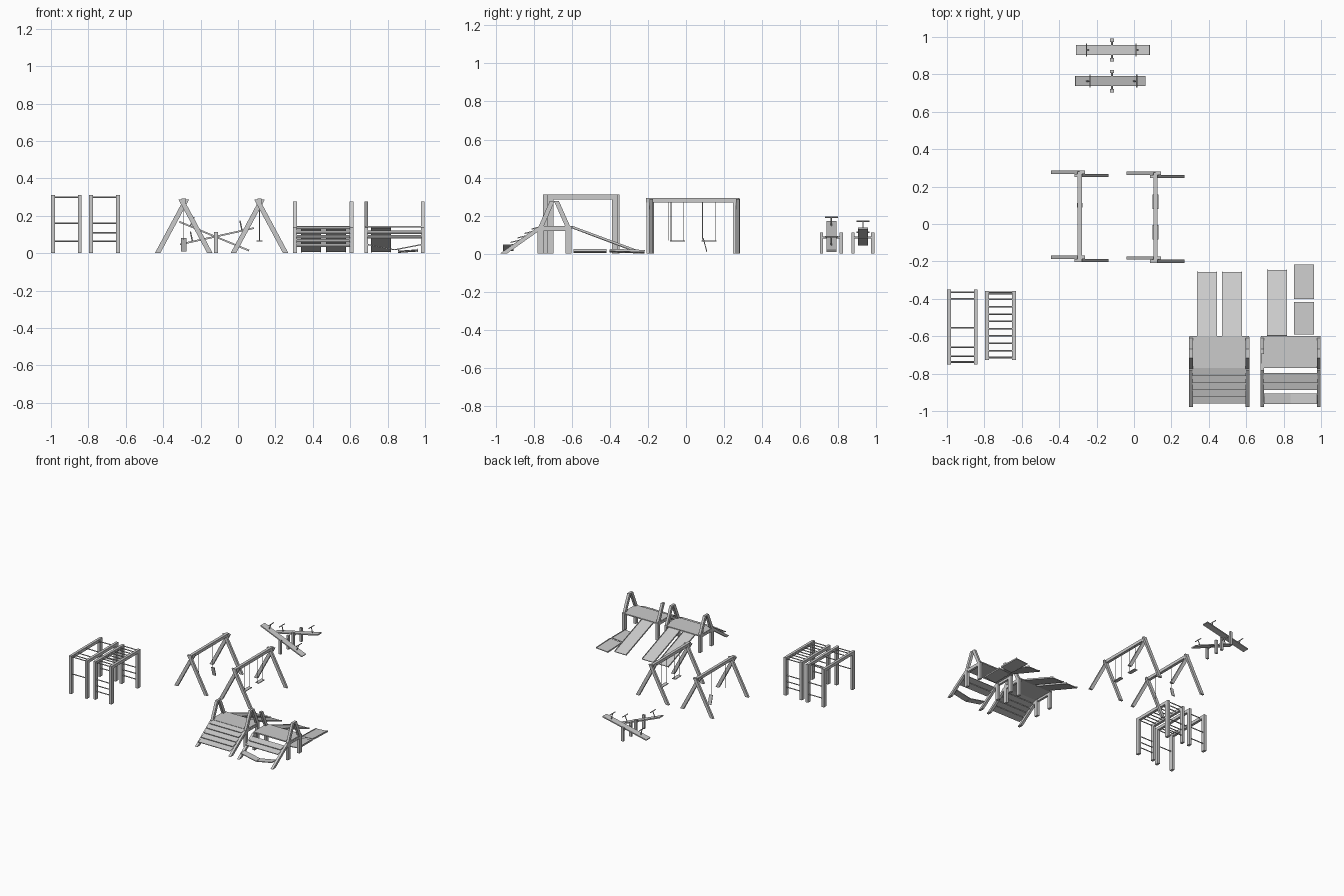
import bpy, bmesh
from math import radians, atan2, hypot
from mathutils import Matrix, Vector

if "Cube" in bpy.data.objects:
    bpy.data.objects.remove(bpy.data.objects["Cube"])


def make(name, bm, mat=None):
    if mat:
        bm.transform(mat)
    bmesh.ops.recalc_face_normals(bm, faces=bm.faces)
    me = bpy.data.meshes.new(name)
    bm.to_mesh(me)
    bm.free()
    ob = bpy.data.objects.new(name, me)
    bpy.context.collection.objects.link(ob)
    return ob


def box(name, c, size, axis='X', deg=0):
    bm = bmesh.new()
    bmesh.ops.create_cube(bm, size=1, matrix=Matrix.Diagonal((*size, 1)))
    return make(name, bm, Matrix.Translation(c) @ Matrix.Rotation(radians(deg), 4, axis))


def strut(name, p, q, dx, dy):
    """Leaning post with ends cut level."""
    bm = bmesh.new()
    rings = [[bm.verts.new(Vector(c) + Vector((sx * dx / 2, sy * dy / 2, 0)))
              for sx, sy in ((-1, -1), (1, -1), (1, 1), (-1, 1))] for c in (p, q)]
    bm.faces.new(rings[0])
    bm.faces.new(rings[1])
    for i in range(4):
        j = (i + 1) % 4
        bm.faces.new((rings[0][i], rings[0][j], rings[1][j], rings[1][i]))
    return make(name, bm)


def rod(name, p, q, r=0.004, sides=8):
    p, q = Vector(p), Vector(q)
    bm = bmesh.new()
    bmesh.ops.create_cone(bm, cap_ends=True, segments=sides, radius1=r, radius2=r, depth=(q - p).length)
    ob = make(name, bm, Matrix.Translation((p + q) / 2) @ (q - p).to_track_quat('Z', 'Y').to_matrix().to_4x4())
    for f in ob.data.polygons:
        f.use_smooth = len(f.vertices) == 4
    return ob


# Climbing bars: four posts, two rails, overhead and ladder rungs
def climbing_bars(x0, x1, y0, y1, top, ladders):
    for x in (x0 + 0.011, x1 - 0.011):
        for y in (y0 + 0.016, y1 - 0.016):
            box("bars_post", (x, y, 0.145), (0.021, 0.032, 0.29))
        box("bars_rail", (x, (y0 + y1) / 2, 0.298), (0.021, y1 - y0, 0.024))
    a, b = x0 + 0.012, x1 - 0.012
    for y in top:
        rod("overhead_rung", (a, y, 0.299), (b, y, 0.299))
    for y, zs in ladders:
        for z in zs:
            rod("ladder_rung", (a, y, z), (b, y, z))


climbing_bars(-1.0, -0.835, -0.752, -0.35, (-0.40, -0.556, -0.658, -0.706, -0.738),
              ((-0.737, (0.16,)), (-0.365, (0.16, 0.064))))
climbing_bars(-0.796, -0.631, -0.728, -0.358, [-0.364 - 0.0391 * i for i in range(10)],
              ((-0.713, (0.16, 0.11, 0.064)), (-0.373, (0.16, 0.11, 0.064))))


# Swing frames: crossed legs at both ends and a top beam
def swing_frame(x, dy):
    for y in (0.268 + dy, -0.186 + dy):
        for s in (-1, 1):
            yy = y - s * 0.0085
            strut("swing_leg", (x + s * 0.14, yy, 0), (x - s * 0.014, yy, 0.287), 0.029, 0.017)
    box("swing_beam", (x, 0.038 + dy, 0.28), (0.023, 0.485, 0.024))


def swing_rope(x, y, z):
    rod("swing_rope", (x, y, 0.275), (x, y, z), 0.0018, 6)


swing_frame(-0.29, 0)
swing_frame(0.115, -0.005)
for y in (0.12, -0.045):
    box("swing_seat", (0.115, y, 0.066), (0.03, 0.078, 0.005))
    for s in (-1, 1):
        swing_rope(0.115, y + s * 0.034, 0.066)
# Broken swing with one loose rope and a dangling seat
box("dangling_seat", (-0.29, 0.10, 0.046), (0.03, 0.005, 0.074), 'X', 15)
swing_rope(-0.29, 0.088, 0.078)
swing_rope(-0.29, -0.09, 0.07)


# Seesaws: pivot posts, axle, tilted plank and T handles
def seesaw(y, xa, za, xb, zb, handles):
    px = -0.118
    for s in (-1, 1):
        box("seesaw_post", (px, y + s * 0.052, 0.056), (0.02, 0.017, 0.112))
    rod("seesaw_axle", (px, y - 0.052, 0.084), (px, y + 0.052, 0.084), 0.005)
    dx, dz = xb - xa, zb - za
    L = hypot(dx, dz)
    box("seesaw_plank", ((xa + xb) / 2, y, (za + zb) / 2), (L, 0.053, 0.009), 'Y', -atan2(dz, dx) * 57.29578)
    n = Vector((-dz, 0, dx)) / L
    for hx in handles:
        base = Vector((hx, y, za + dz * (hx - xa) / dx))
        tip = base + n * 0.052
        rod("handle_stem", base, tip, 0.0035)
        rod("handle_bar", tip - Vector((0, 0.034, 0)), tip + Vector((0, 0.034, 0)), 0.0035)


seesaw(0.93, -0.31, 0.047, 0.085, 0.134, (-0.243, 0.022))
seesaw(0.764, -0.314, 0.168, 0.059, 0.014, (-0.255, -0.005))


# Slide towers
SLATS = [(-0.786 - 0.037 * k, 0.136 - 0.0235 * k) for k in range(5)]


def chute(x, y0, z0, y1, z1, roll=0):
    L, a = hypot(y1 - y0, z1 - z0), atan2(z1 - z0, y1 - y0)
    m = (Matrix.Translation((x, (y0 + y1) / 2, (z0 + z1) / 2)) @ Matrix.Rotation(a, 4, 'X')
         @ Matrix.Rotation(radians(roll), 4, 'Y'))
    for name, cx, cz, w, h in (("chute_bed", 0, 0, 0.104, 0.006), ("chute_rim", -0.0515, 0.002, 0.004, 0.012),
                               ("chute_rim", 0.0515, 0.002, 0.004, 0.012)):
        box(name, (cx, 0, cz), (w, L, h)).data.transform(m)


def tower(x0, x1, slats, whole_front):
    xc = (x0 + x1) / 2
    for x, front in ((x0 + 0.01, whole_front), (x1 - 0.01, True)):
        for y in (-0.765, -0.618):
            box("tower_post", (x, y, 0.07), (0.02, 0.03, 0.14))
            if y > -0.7 or front:
                s = 1 if y > -0.7 else -1
                strut("gable_leg", (x, y, 0.135), (x, -0.692 + s * 0.011, 0.277), 0.02, 0.026)
        strut("ramp_rail", (x, -0.96, 0.0), (x, -0.765, 0.138), 0.02, 0.036)
        box("platform_side", (x, -0.692, 0.128), (0.018, 0.17, 0.018))
    box("platform", (xc, -0.684, 0.141), (x1 - x0 - 0.004, 0.172, 0.009))
    for k in slats:
        y, z = SLATS[k]
        box("ramp_slat", (xc, y, z), (x1 - x0 - 0.034, 0.054, 0.006), 'X', 14)


tower(0.295, 0.617, range(5), True)
chute(0.391, -0.602, 0.138, -0.257, 0.008)
chute(0.524, -0.602, 0.138, -0.257, 0.008)

tower(0.676, 0.998, (1, 2), False)
chute(0.765, -0.598, 0.138, -0.247, 0.008)
# Snapped chute halves lying on the ground
chute(0.91, -0.59, 0.012, -0.417, 0.012, -5)
chute(0.91, -0.401, 0.014, -0.217, 0.008, -4)
# Snapped bottom slat sagging into a V
for s in (-1, 1):
    box("broken_slat", (0.837 + s * 0.072, -0.934, 0.032), (0.144, 0.056, 0.006), 'Y', -s * 11)
